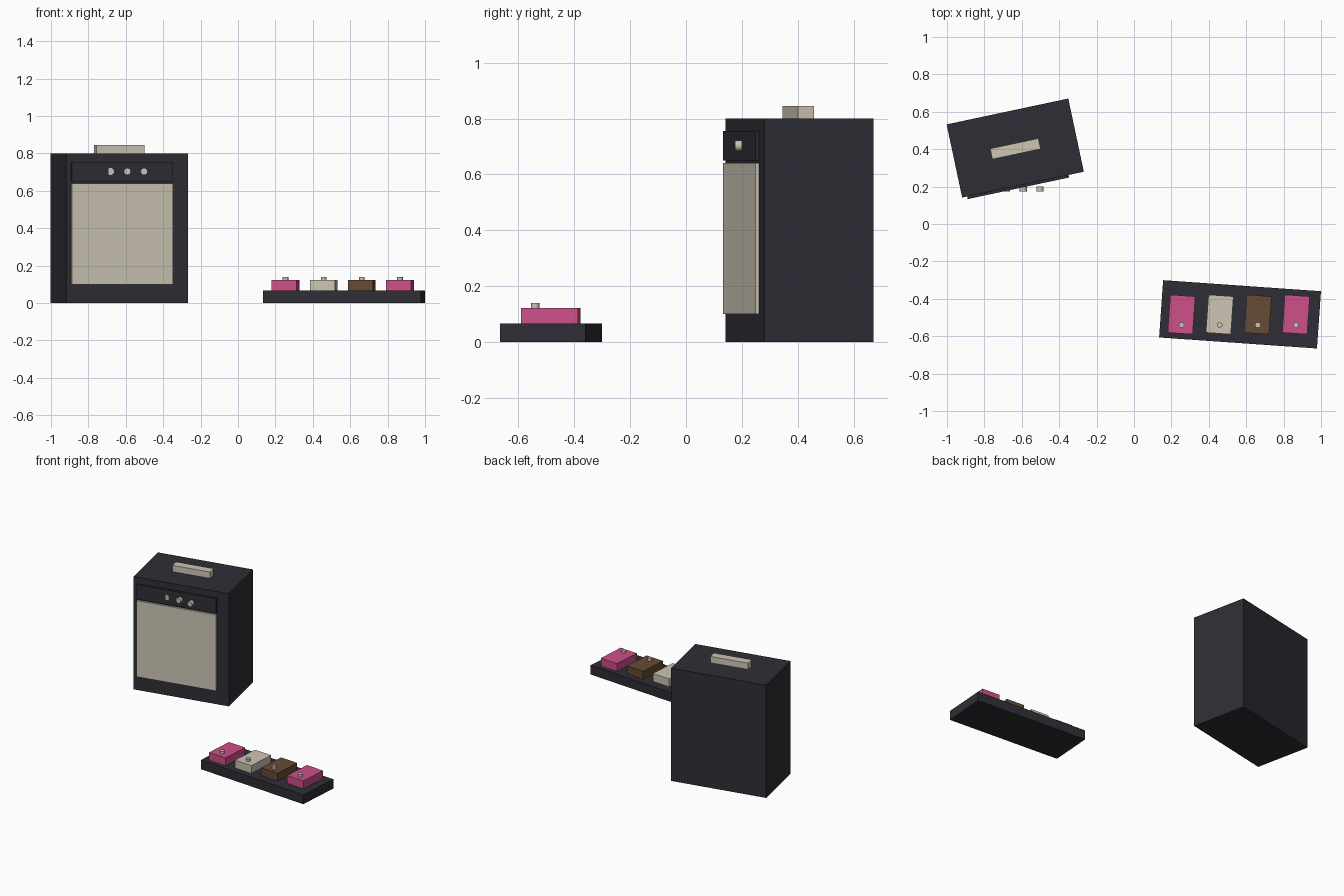
import bpy
from math import radians
from mathutils import Matrix, Vector

cube = bpy.data.objects.get("Cube")
if cube:
    bpy.data.objects.remove(cube, do_unlink=True)


def material(name, rgb, roughness=0.7):
    m = bpy.data.materials.new(name)
    m.use_nodes = True
    color = (*rgb, 1)
    m.diffuse_color = color
    bsdf = m.node_tree.nodes["Principled BSDF"]
    bsdf.inputs["Base Color"].default_value = color
    bsdf.inputs["Roughness"].default_value = roughness
    return m


black = material("charcoal", (0.027, 0.027, 0.036))
cream = material("cream", (0.61, 0.56, 0.46))
silver = material("warm silver", (0.58, 0.55, 0.47), 0.4)
pink = material("pink", (0.61, 0.08, 0.25))
brown = material("brown", (0.135, 0.07, 0.035))


def box(name, center, size, mat, angle=0):
    bpy.ops.mesh.primitive_cube_add(size=1, location=center, rotation=(0, 0, angle))
    ob = bpy.context.object
    ob.name = name
    ob.scale = size
    bpy.ops.object.transform_apply(location=False, rotation=False, scale=True)
    ob.data.materials.append(mat)
    return ob


def button(name, center, radius, depth, mat, tilt=0):
    bpy.ops.mesh.primitive_cylinder_add(vertices=16, radius=radius, depth=depth,
                                        location=center, rotation=(tilt, 0, 0))
    ob = bpy.context.object
    ob.name = name
    ob.data.materials.append(mat)
    bpy.ops.object.shade_smooth_by_angle(angle=radians(40))
    return ob


# Amplifier cabinet, turned on the floor
AMP_ANGLE = radians(12)
amp_frame = Matrix.Translation((-0.635, 0.406, 0)) @ Matrix.Rotation(AMP_ANGLE, 4, 'Z')


def amp_box(name, center, size, mat):
    return box(name, amp_frame @ Vector(center), size, mat, AMP_ANGLE)


amp_box("amplifier_cabinet", (0, 0, 0.4), (0.665, 0.4, 0.8), black)
amp_box("speaker_grille", (-0.028, -0.2, 0.37), (0.554, 0.028, 0.54), cream)
amp_box("control_panel", (-0.028, -0.2, 0.702), (0.554, 0.028, 0.105), black)
amp_box("carry_handle", (0, -0.004, 0.82), (0.264, 0.058, 0.05), cream)

# Control knobs, in a straight row
for i, x in enumerate((-0.682, -0.592, -0.502)):
    button(f"control_knob_{i + 1}", (x, 0.188, 0.703), 0.019, 0.026, silver, radians(90))

# Pedal board with four pedals and their foot switches
BOARD_ANGLE = radians(-4)
box("pedal_board", (0.567, -0.483, 0.033), (0.846, 0.307, 0.066), black, BOARD_ANGLE)
for i, mat in enumerate((pink, cream, brown, pink)):
    x = 0.254 + i * 0.204
    box(f"effect_pedal_{i + 1}", (x, -0.484, 0.092), (0.134, 0.203, 0.06), mat, BOARD_ANGLE)
    button(f"foot_switch_{i + 1}", (x, -0.54, 0.13), 0.015, 0.02, silver)
